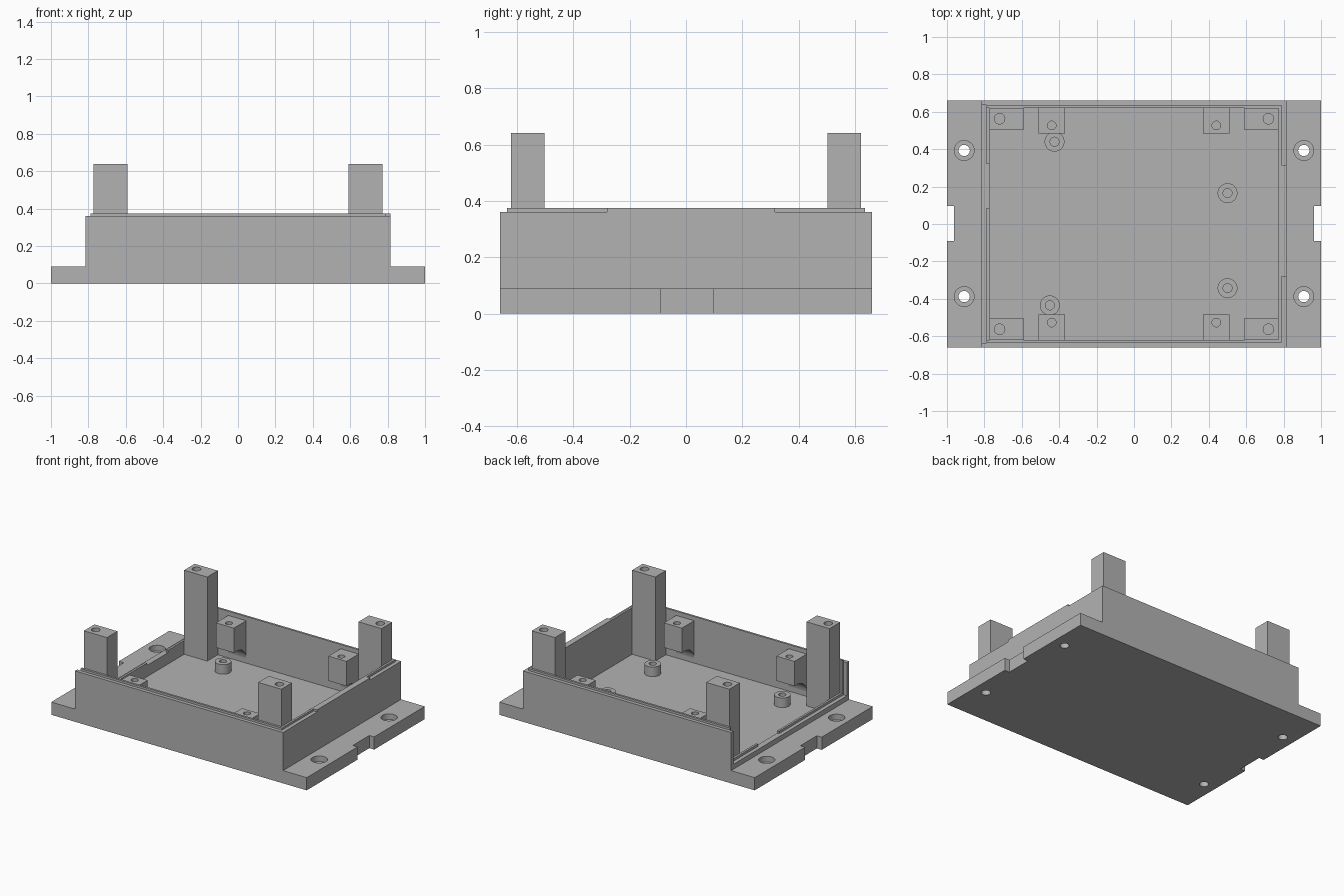
import bpy, bmesh
from mathutils import Matrix, Vector

cube = bpy.data.objects.get("Cube")
if cube:
    bpy.data.objects.remove(cube, do_unlink=True)

grey = bpy.data.materials.new("plain_grey")
grey.use_nodes = True
GREY = (0.45, 0.45, 0.45, 1)
grey.diffuse_color = GREY
grey.node_tree.nodes["Principled BSDF"].inputs["Base Color"].default_value = GREY


def finish(name, bm):
    bmesh.ops.recalc_face_normals(bm, faces=bm.faces)
    mesh = bpy.data.meshes.new(name)
    bm.to_mesh(mesh)
    bm.free()
    mesh.materials.append(grey)
    obj = bpy.data.objects.new(name, mesh)
    bpy.context.collection.objects.link(obj)
    return obj


def box(name, x, y, z):
    """Box between pairs of limits on each axis."""
    bm = bmesh.new()
    bmesh.ops.create_cube(bm, size=1)
    for v in bm.verts:
        v.co = Vector([sum(r) / 2 + c * (r[1] - r[0]) for r, c in zip((x, y, z), v.co)])
    return finish(name, bm)


def cylinder(name, x, y, radius, z):
    bm = bmesh.new()
    bmesh.ops.create_cone(bm, cap_ends=True, segments=32, radius1=radius, radius2=radius,
                          depth=z[1] - z[0], matrix=Matrix.Translation((x, y, sum(z) / 2)))
    return finish(name, bm)


def cut(obj, cutters):
    for cutter in cutters:
        cutter.hide_render = True
        mod = obj.modifiers.new("cut", "BOOLEAN")
        mod.operation, mod.solver, mod.object = "DIFFERENCE", "EXACT", cutter
        bpy.context.view_layer.objects.active = obj
        bpy.ops.object.modifier_apply(modifier=mod.name)
        bpy.data.objects.remove(cutter, do_unlink=True)


def smooth(obj):
    bpy.ops.object.select_all(action="DESELECT")
    obj.select_set(True)
    bpy.context.view_layer.objects.active = obj
    bpy.ops.object.shade_smooth_by_angle(angle=0.5)


FLOOR, PLATE, WALL, RIM = 0.045, 0.09, 0.36, 0.375
OUT_X, MID_X, IN_X = 0.815, 0.788, 0.773
OUT_Y, MID_Y, IN_Y = 0.66, 0.635, 0.62
SIDES = ((-1, "right"), (1, "left"))
ENDS = ((-1, "front"), (1, "back"))


def span(a, b, sign):
    return tuple(sorted((a * sign, b * sign)))


# Base plate with sunken floor, side notches and counterbored mounting holes
base = box("base_plate", (-1, 1), (-OUT_Y, OUT_Y), (0, PLATE))
cutters = [box("floor_cutter", (-IN_X, IN_X), (-IN_Y, IN_Y), (FLOOR, 0.2))]
for sx, _ in SIDES:
    cutters.append(box("notch_cutter", span(0.962, 1.1, sx), (-0.09, 0.095), (-0.1, 0.2)))
    for y in (-0.388, 0.393):
        cutters.append(cylinder("hole_cutter", sx * 0.908, y, 0.03, (-0.1, 0.2)))
        cutters.append(cylinder("bore_cutter", sx * 0.908, y, 0.053, (0.05, 0.2)))
cut(base, cutters)
smooth(base)

# Front and back walls, each an outer skin with a taller inner layer
for sy, end in ENDS:
    box(end + "_wall", (-OUT_X, OUT_X), span(MID_Y, OUT_Y, sy), (PLATE, WALL))
    box(end + "_wall_lip", (-MID_X, MID_X), span(IN_Y, MID_Y, sy), (PLATE, RIM))

# High side wall with its lip and wide middle tab
box("left_wall", (MID_X, OUT_X), (-MID_Y, MID_Y), (PLATE, WALL))
box("left_wall_lip", (IN_X, MID_X), (-IN_Y, IN_Y), (PLATE, RIM))
box("left_wall_tab", (MID_X, OUT_X), (-0.28, 0.315), (WALL, RIM))

# Low sill under the open side, with a broken lip
SILL = 0.125
box("right_sill", (-OUT_X, -IN_X), (-MID_Y, MID_Y), (PLATE, SILL))
for limits, end in (((-IN_Y, 0.085), "front"), ((0.32, IN_Y), "back")):
    box(end + "_sill_lip", (-MID_X, -IN_X), limits, (SILL, 0.142))

# Corner posts and wall brackets
for sx, side in SIDES:
    for sy, end in ENDS:
        post = box(f"{end}_{side}_post", span(0.592, IN_X, sx), span(0.502, IN_Y, sy), (FLOOR, 0.64))
        cut(post, [cylinder("screw_cutter", sx * 0.719, sy * 0.563, 0.028, (0.4, 0.7))])
        smooth(post)

        # Bracket profile: square block with a concave cove beneath
        x0, x1 = span(0.37, 0.511, sx)
        arc = [Vector((0, 1)).lerp(Vector((1, 0)), t) for t in (0, 0.2, 0.4, 0.6, 0.8, 1)]
        profile = [(0.483, 0.345), (0.483, 0.17)]
        for p in arc:
            p.normalize()
            profile.append((0.515 + 0.105 * p.x, 0.08 + 0.09 * p.y))
        profile.append((IN_Y, 0.345))
        bm = bmesh.new()
        face = bm.faces.new([bm.verts.new((x0, sy * y, z)) for y, z in profile])
        ext = bmesh.ops.extrude_face_region(bm, geom=[face])
        moved = [g for g in ext["geom"] if isinstance(g, bmesh.types.BMVert)]
        bmesh.ops.translate(bm, verts=moved, vec=(x1 - x0, 0, 0))
        bracket = finish(f"{end}_{side}_bracket", bm)
        cut(bracket, [cylinder("screw_cutter", sx * 0.44, sy * 0.527, 0.023, (0.22, 0.5))])
        smooth(bracket)

# Round standoffs on the floor
for i, (x, y) in enumerate(((-0.425, 0.44), (0.5, 0.165), (0.5, -0.343), (-0.45, -0.435))):
    standoff = cylinder(f"standoff_{i + 1}", x, y, 0.053, (FLOOR, 0.113))
    cut(standoff, [cylinder("screw_cutter", x, y, 0.024, (0.055, 0.2))])
    smooth(standoff)
